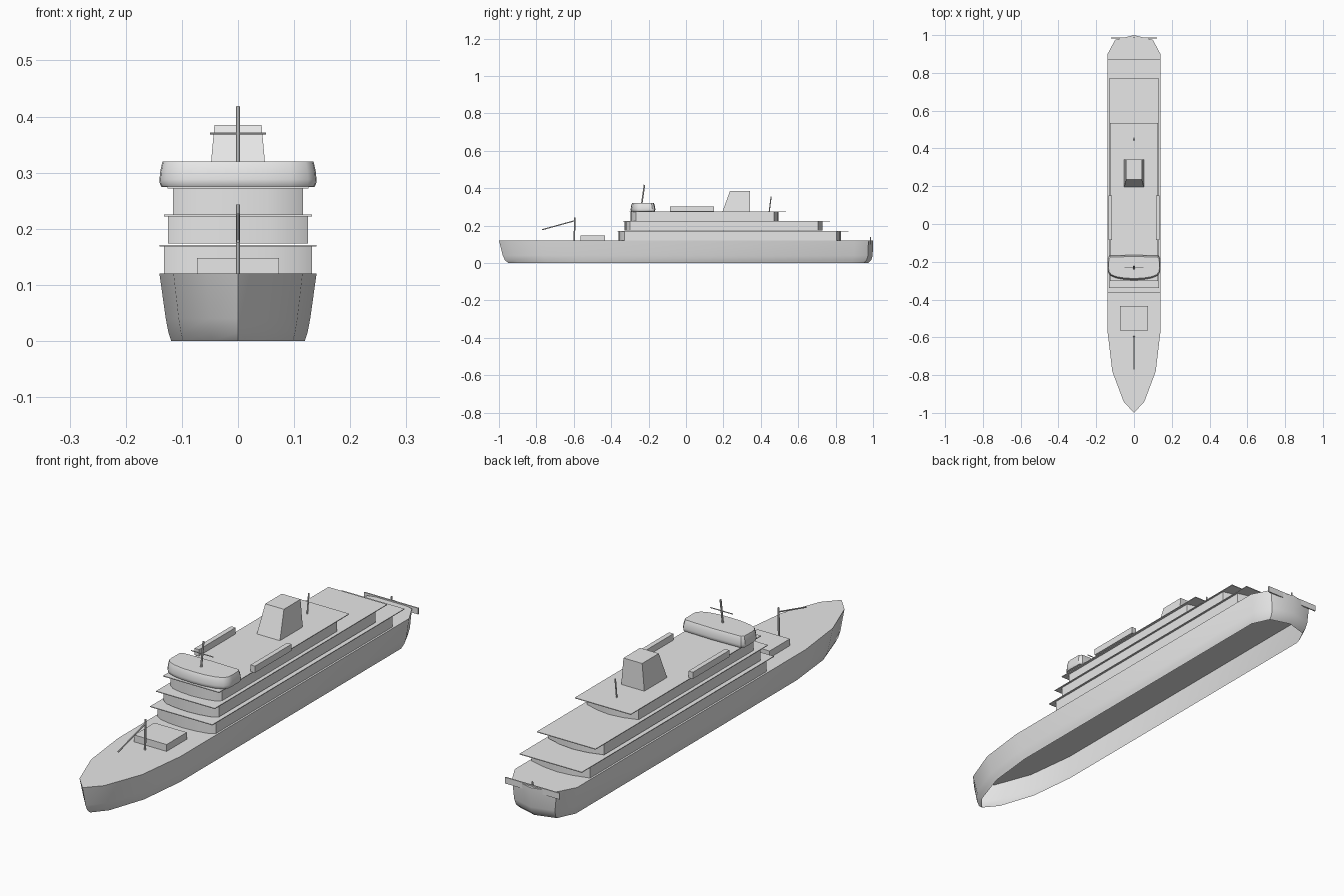
import bpy, bmesh, math
from mathutils import Vector

cube = bpy.data.objects.get("Cube")
if cube:
    bpy.data.objects.remove(cube)

grey = bpy.data.materials.new("light_grey")
grey.use_nodes = True
colour = (0.8, 0.8, 0.8, 1)
grey.diffuse_color = colour
grey.node_tree.nodes["Principled BSDF"].inputs["Base Color"].default_value = colour


def finish(name, bm, smooth=False):
    """Turn a bmesh into a named, coloured object."""
    mesh = bpy.data.meshes.new(name)
    bmesh.ops.recalc_face_normals(bm, faces=bm.faces)
    bm.to_mesh(mesh)
    bm.free()
    mesh.materials.append(grey)
    obj = bpy.data.objects.new(name, mesh)
    bpy.context.collection.objects.link(obj)
    if smooth:
        bpy.ops.object.select_all(action='DESELECT')
        obj.select_set(True)
        bpy.context.view_layer.objects.active = obj
        bpy.ops.object.shade_smooth_by_angle(angle=math.radians(35))
    return obj


def outline(half):
    """Mirror a half outline that runs from bow centre to stern centre."""
    return half + [(-x, y) for x, y in reversed(half) if x > 0]


def loft(name, rings, bottom=True, smooth=False):
    """Join rings of (x, y, z) points, closed on top."""
    bm = bmesh.new()
    rows = [[bm.verts.new(p) for p in ring] for ring in rings]
    n = len(rows[0])
    for low, high in zip(rows, rows[1:]):
        for i in range(n):
            j = (i + 1) % n
            bm.faces.new((low[i], low[j], high[j], high[i]))
    bm.faces.new(rows[-1])
    if bottom:
        bm.faces.new(rows[0][::-1])
    return finish(name, bm, smooth)


def prism(name, points, z0, z1, smooth=False):
    return loft(name, [[(x, y, z) for x, y in points] for z in (z0, z1)], smooth=smooth)


def box(name, x0, x1, y0, y1, z0, z1):
    return prism(name, [(x0, y0), (x1, y0), (x1, y1), (x0, y1)], z0, z1)


def rod(name, start, end, radius=0.004):
    a, b = Vector(start), Vector(end)
    bm = bmesh.new()
    bmesh.ops.create_cone(bm, cap_ends=True, segments=8, radius1=radius,
                          radius2=radius, depth=(b - a).length)
    bm.transform((b - a).to_track_quat('Z', 'Y').to_matrix().to_4x4())
    bmesh.ops.translate(bm, verts=bm.verts, vec=(a + b) / 2)
    return finish(name, bm, True)


# Hull: flared shell, open underneath
deck = outline([(0, -1), (0.055, -0.94), (0.115, -0.78), (0.14, -0.57),
                (0.14, 0.9), (0.1, 0.975), (0, 1)])
sections = [(0, 0.85, 0.95, 0.975), (0.015, 0.885, 0.968, 0.99),
            (0.04, 0.92, 0.98, 0.998), (0.12, 1, 1, 1)]
loft("hull", [[(x * w, y * (bow if y < 0 else stern), z) for x, y in deck]
              for z, w, bow, stern in sections], bottom=False, smooth=True)

# Superstructure: three tiers with bowed ends, each under an overhanging deck
tiers = [(0.132, -0.36, 0.83, 0.12, 0.14, -0.365, 0.87),
         (0.125, -0.33, 0.73, 0.174, 0.132, -0.338, 0.77),
         (0.116, -0.298, 0.495, 0.224, 0.126, -0.302, 0.535)]
for number, (w, front, back, z, plate_w, plate_front, plate_back) in enumerate(tiers, 1):
    walls = outline([(0, front), (w * 0.45, front + 0.004), (w * 0.8, front + 0.013),
                     (w, front + 0.03), (w, back - 0.025), (w * 0.5, back - 0.007), (0, back)])
    prism(f"tier_{number}_walls", walls, z, z + 0.049, True)
    box(f"tier_{number}_deck", -plate_w, plate_w, plate_front, plate_back,
        z + 0.048, z + 0.051)

# Bridge: wide, rounded wheelhouse
plan = outline([(0, -0.296), (0.05, -0.294), (0.095, -0.286), (0.125, -0.273),
                (0.138, -0.255), (0.14, -0.235), (0.139, -0.18), (0.13, -0.168), (0, -0.164)])
middle = -0.23
loft("bridge", [[(x * s, middle + (y - middle) * t, z) for x, y in plan]
                for z, s, t in [(0.275, 0.975, 0.94), (0.28, 0.995, 0.99), (0.288, 1, 1),
                                (0.302, 0.99, 0.97), (0.315, 0.97, 0.92), (0.32, 0.96, 0.88)]],
     smooth=True)

# Funnel: raked front and tapered sides
loft("funnel", [[(-w, y0, z), (w, y0, z), (w, 0.342, z), (-w, 0.342, z)]
                for w, y0, z in [(0.052, 0.195, 0.274), (0.042, 0.235, 0.385)]])

# Deck boxes and cargo hatch
for side, name in ((1, "left"), (-1, "right")):
    x0, x1 = sorted((side * 0.116, side * 0.136))
    box(name + "_deck_box", x0, x1, -0.085, 0.15, 0.274, 0.301)
box("cargo_hatch", -0.073, 0.073, -0.563, -0.433, 0.12, 0.148)

# Masts, boom and stern rail
rod("fore_mast", (0, -0.597, 0.12), (0, -0.595, 0.243))
rod("fore_boom", (0, -0.595, 0.226), (0, -0.77, 0.178), 0.003)
rod("bridge_mast", (0, -0.237, 0.315), (0, -0.222, 0.418))
rod("bridge_crossbar", (-0.05, -0.229, 0.37), (0.05, -0.229, 0.37), 0.002)
rod("aft_mast", (0, 0.445, 0.274), (0, 0.455, 0.355), 0.003)
rod("stern_post", (0, 0.985, 0.11), (0, 0.987, 0.14), 0.003)
box("stern_rail", -0.122, 0.122, 0.983, 0.988, 0.1, 0.125)
